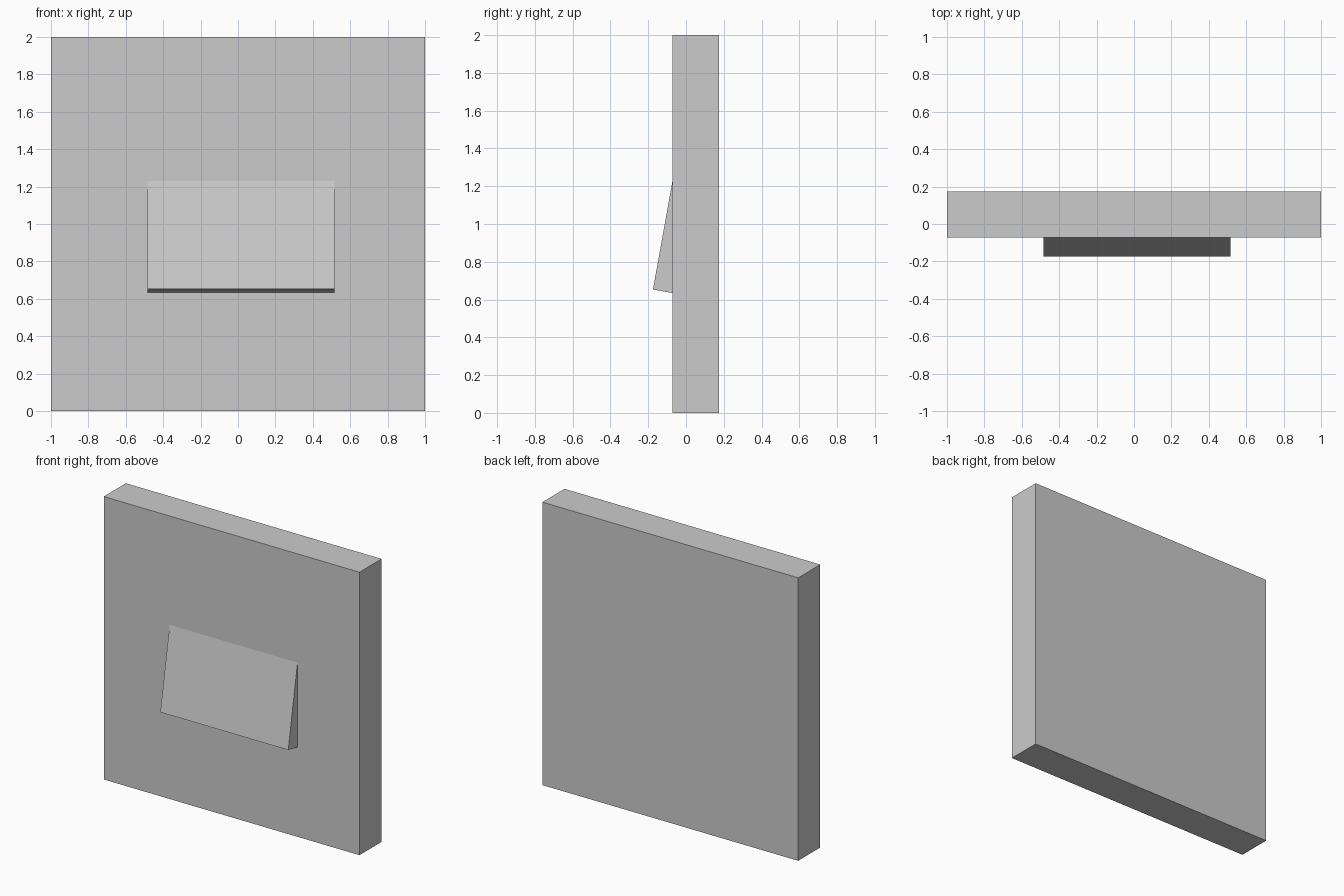
import bpy
from math import radians
from mathutils import Matrix, Vector

if "Cube" in bpy.data.objects:
    bpy.data.objects.remove(bpy.data.objects["Cube"])


def box(name, size, matrix):
    """Box of the given size placed by a matrix."""
    bpy.ops.mesh.primitive_cube_add(size=1)
    ob = bpy.context.object
    ob.name = name
    ob.data.transform(matrix @ Matrix.Diagonal((*size, 1)))
    return ob


# Upright square slab
box("wall_panel", (2, 0.246, 2), Matrix.Translation((0, 0.052, 1)))

# Tilted plate sunk into the slab, pivoting on its lower front edge
depth, height = 0.15, 0.7
tilt = Matrix.Rotation(radians(-10.2), 4, 'X')
pivot = Matrix.Translation((0.015, -0.175, 0.653))
offset = Matrix.Translation(Vector((0, depth / 2, height / 2)))
box("tilted_plate", (1, depth, height), pivot @ tilt @ offset)
